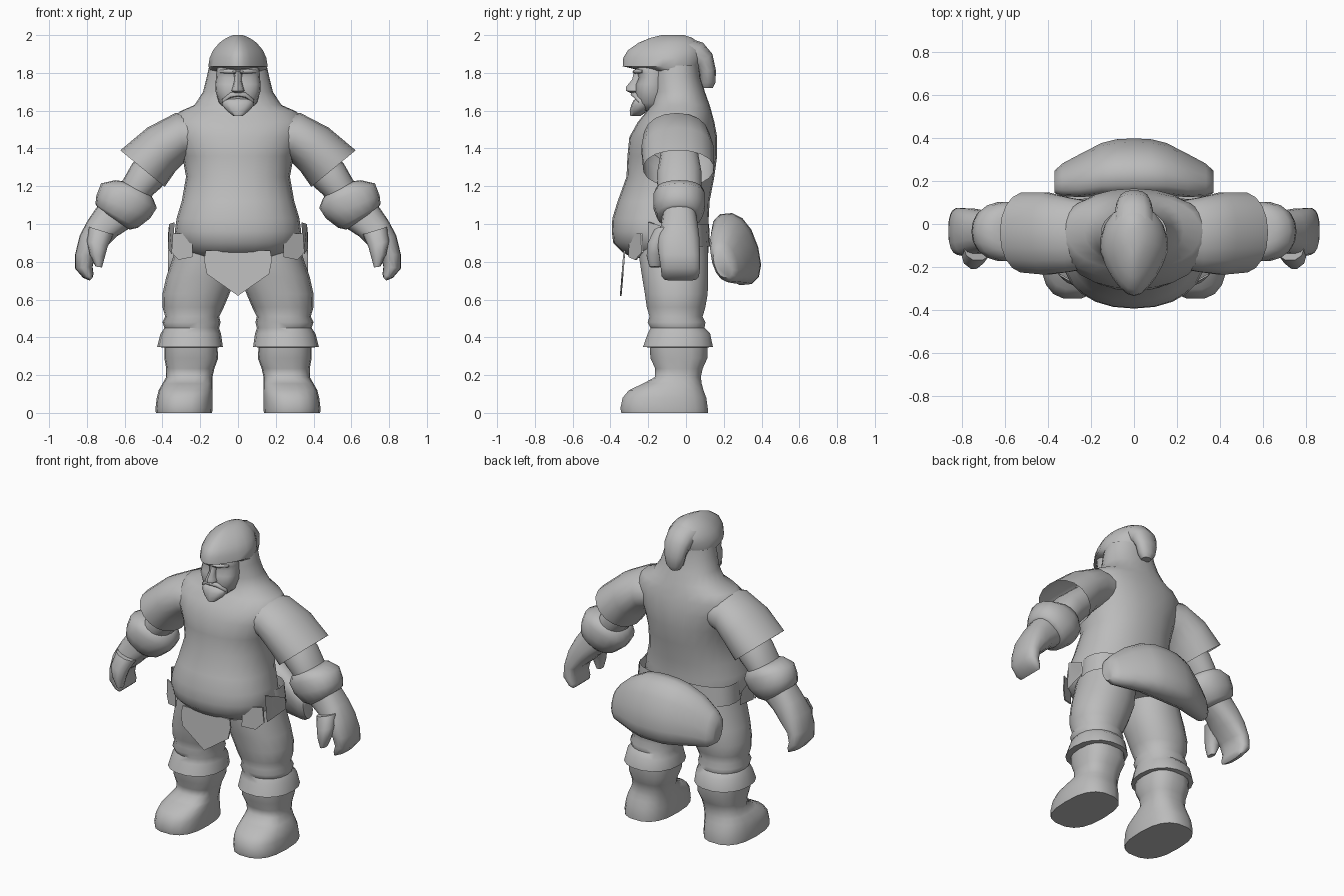
import bpy, bmesh, math
from mathutils import Vector as V

grey = bpy.data.materials.new("plain_grey")
grey.diffuse_color = (0.5, 0.5, 0.5, 1)


def finish(name, bm, mirror=False, angle=50):
    bmesh.ops.recalc_face_normals(bm, faces=bm.faces)
    me = bpy.data.meshes.new(name)
    bm.to_mesh(me)
    bm.free()
    ob = bpy.data.objects.new(name, me)
    bpy.context.collection.objects.link(ob)
    me.materials.append(grey)
    if mirror:
        m = ob.modifiers.new("mirror", 'MIRROR')
        m.use_mirror_merge = False
    bpy.ops.object.select_all(action='DESELECT')
    ob.select_set(True)
    bpy.context.view_layer.objects.active = ob
    bpy.ops.object.shade_smooth_by_angle(angle=math.radians(angle))
    return ob


def loft(name, rings, n=18, e=2.2, caps=(True, True), egg=0.0, **kw):
    """Skin superellipse rings given as (centre, half axis u, half axis v); egg narrows the front."""
    bm = bmesh.new()
    loops = []
    for c, u, v in rings:
        loop = []
        for i in range(n):
            t = 2 * math.pi * i / n
            a, b = math.cos(t), math.sin(t)
            a = math.copysign(abs(a) ** (2 / e), a)
            b = math.copysign(abs(b) ** (2 / e), b)
            a *= 1 + egg * min(b, 0) + egg * 0.35 * max(b, 0)
            loop.append(bm.verts.new(V(c) + V(u) * a + V(v) * b))
        loops.append(loop)
    for l0, l1 in zip(loops, loops[1:]):
        for i in range(n):
            j = (i + 1) % n
            bm.faces.new((l0[i], l0[j], l1[j], l1[i]))
    if caps[0]:
        bm.faces.new(loops[0])
    if caps[1]:
        bm.faces.new(loops[-1])
    return finish(name, bm, **kw)


def level(z, x0, x1, y0, y1):
    """Horizontal ring filling a rectangle at height z."""
    return (((x0 + x1) / 2, (y0 + y1) / 2, z), ((x1 - x0) / 2, 0, 0), (0, (y1 - y0) / 2, 0))


def limb(xo, zo, xi, zi, y, ry):
    """Ring between an outer and an inner point of the front outline."""
    return (((xo + xi) / 2, y, (zo + zi) / 2), ((xo - xi) / 2, 0, (zo - zi) / 2), (0, ry, 0))


def plate(name, pts, **kw):
    """Thin hanging cloth with a little thickness towards the body."""
    bm = bmesh.new()
    f = bm.faces.new([bm.verts.new(p) for p in pts])
    g = bmesh.ops.extrude_face_region(bm, geom=[f])["geom"]
    bmesh.ops.translate(bm, vec=(0, 0.009, 0), verts=[x for x in g if isinstance(x, bmesh.types.BMVert)])
    return finish(name, bm, angle=30, **kw)


# Tunic body running up into the neck of the hood
loft("tunic", [level(z, -w, w, f, b) for z, w, f, b in (
    (0.82, 0.24, -0.28, 0.10), (0.85, 0.285, -0.335, 0.12), (0.90, 0.32, -0.385, 0.12),
    (0.96, 0.335, -0.393, 0.12), (1.03, 0.325, -0.39, 0.12), (1.12, 0.298, -0.362, 0.125),
    (1.25, 0.275, -0.315, 0.15), (1.36, 0.295, -0.31, 0.165), (1.46, 0.34, -0.30, 0.165),
    (1.54, 0.36, -0.255, 0.15), (1.595, 0.31, -0.21, 0.135), (1.63, 0.23, -0.185, 0.125),
    (1.70, 0.185, -0.175, 0.10), (1.78, 0.165, -0.175, 0.075), (1.84, 0.152, -0.17, 0.07))],
    n=24, caps=(True, False))

# Hood cap with a peaked front and drooping tail
loft("hood_cap", [level(z, -w, w, f, b) for z, w, f, b in (
    (1.80, 0.14, -0.19, 0.06), (1.835, 0.157, -0.335, 0.08), (1.88, 0.15, -0.332, 0.092),
    (1.92, 0.132, -0.307, 0.092), (1.96, 0.098, -0.25, 0.065), (1.985, 0.062, -0.19, 0.035),
    (2.0, 0.025, -0.13, -0.01))], n=20, e=2.0, egg=0.35, caps=(False, True))
loft("hood_tail", [((0, y, z), (w, 0, 0), (0, dy, dz)) for y, z, w, dy, dz in (
    (-0.02, 1.92, 0.10, 0.02, 0.07), (0.05, 1.90, 0.09, 0.04, 0.06),
    (0.095, 1.865, 0.082, 0.045, 0.035), (0.113, 1.81, 0.07, 0.045, 0.005),
    (0.115, 1.75, 0.055, 0.042, 0), (0.112, 1.72, 0.03, 0.03, 0))], n=12)

# Face, brow, nose and beard
loft("face", [level(z, -w, w, f, -0.1) for z, w, f in (
    (1.60, 0.055, -0.24), (1.64, 0.10, -0.262), (1.70, 0.118, -0.268), (1.74, 0.12, -0.265),
    (1.775, 0.116, -0.25), (1.80, 0.115, -0.258), (1.83, 0.11, -0.27), (1.86, 0.09, -0.25))], e=2.4)
loft("nose", [level(z, -w, w, f, -0.22) for z, w, f in (
    (1.69, 0.02, -0.285), (1.705, 0.035, -0.318), (1.725, 0.028, -0.318),
    (1.765, 0.018, -0.285), (1.81, 0.024, -0.275))], n=8)
loft("beard", [level(z, -w, w, f, b) for z, w, f, b in (
    (1.572, 0.025, -0.295, -0.24), (1.60, 0.06, -0.298, -0.2), (1.63, 0.085, -0.29, -0.18),
    (1.655, 0.085, -0.278, -0.18), (1.665, 0.06, -0.262, -0.18))], n=12)
loft("moustache", [((x, y, z), (0, 0.015, 0), (0, 0, r)) for x, y, z, r in (
    (0, -0.278, 1.688, 0.013), (0.04, -0.268, 1.682, 0.014), (0.085, -0.238, 1.65, 0.010))],
    n=8, mirror=True)
loft("brow", [((x, y, z), (0, 0.015, 0), (0, 0, r)) for x, y, z, r in (
    (0.01, -0.268, 1.805, 0.010), (0.05, -0.262, 1.808, 0.012), (0.095, -0.222, 1.808, 0.010))],
    n=8, mirror=True)

# Wide open sleeves
loft("sleeve", [limb(*r) for r in (
    (0.18, 1.57, 0.16, 1.38, -0.05, 0.15), (0.33, 1.588, 0.275, 1.335, -0.05, 0.175),
    (0.48, 1.51, 0.33, 1.28, -0.045, 0.193), (0.623, 1.39, 0.388, 1.197, -0.04, 0.188))],
    e=2.1, caps=(False, False), mirror=True)

# Arms, padded bracers and hands
loft("upper_arm", [limb(*r) for r in (
    (0.42, 1.44, 0.33, 1.28, -0.035, 0.10), (0.56, 1.32, 0.41, 1.19, -0.035, 0.12),
    (0.605, 1.24, 0.45, 1.155, -0.035, 0.118), (0.63, 1.20, 0.49, 1.10, -0.035, 0.11))],
    mirror=True, caps=(False, False))
loft("bracer", [limb(*r) for r in (
    (0.60, 1.225, 0.46, 1.15, -0.035, 0.105), (0.65, 1.232, 0.447, 1.13, -0.035, 0.125),
    (0.725, 1.215, 0.43, 1.085, -0.035, 0.138), (0.75, 1.15, 0.465, 1.03, -0.035, 0.138),
    (0.755, 1.105, 0.53, 0.98, -0.035, 0.12), (0.74, 1.085, 0.575, 0.97, -0.035, 0.095))],
    mirror=True, angle=70)
loft("hand", [limb(*r) for r in (
    (0.74, 1.10, 0.57, 0.98, -0.035, 0.09), (0.795, 1.02, 0.64, 0.935, -0.035, 0.10),
    (0.838, 0.94, 0.685, 0.89, -0.04, 0.113), (0.862, 0.84, 0.755, 0.83, -0.035, 0.11),
    (0.863, 0.765, 0.77, 0.775, -0.03, 0.105), (0.82, 0.715, 0.765, 0.735, -0.03, 0.10),
    (0.785, 0.70, 0.77, 0.715, -0.03, 0.085))], e=2.5, mirror=True)
loft("thumb", [limb(*r) for r in (
    (0.79, 0.985, 0.66, 0.945, -0.11, 0.06), (0.80, 0.91, 0.69, 0.88, -0.15, 0.055),
    (0.785, 0.84, 0.705, 0.825, -0.165, 0.045), (0.755, 0.775, 0.72, 0.77, -0.165, 0.03))],
    n=10, mirror=True)

# Trousers with a flared cuff
loft("trouser_leg", [level(*r) for r in (
    (0.95, 0.0, 0.31, -0.25, 0.11), (0.82, 0.0, 0.345, -0.25, 0.12), (0.72, 0.01, 0.38, -0.235, 0.12),
    (0.63, 0.045, 0.40, -0.22, 0.117), (0.56, 0.075, 0.40, -0.21, 0.105), (0.51, 0.10, 0.385, -0.195, 0.09),
    (0.48, 0.092, 0.40, -0.205, 0.105), (0.45, 0.10, 0.39, -0.19, 0.10), (0.42, 0.09, 0.41, -0.205, 0.13),
    (0.35, 0.08, 0.428, -0.23, 0.145), (0.345, 0.12, 0.385, -0.185, 0.105))],
    mirror=True, caps=(False, False))

# Boots
loft("boot", [level(*r) for r in (
    (0.37, 0.11, 0.39, -0.195, 0.115), (0.29, 0.105, 0.39, -0.19, 0.115), (0.235, 0.125, 0.38, -0.165, 0.09),
    (0.19, 0.135, 0.38, -0.165, 0.08), (0.155, 0.135, 0.40, -0.23, 0.085), (0.12, 0.135, 0.42, -0.305, 0.095),
    (0.08, 0.135, 0.43, -0.338, 0.11), (0.025, 0.135, 0.437, -0.35, 0.118), (0.0, 0.137, 0.435, -0.345, 0.118))],
    e=2.6, mirror=True, angle=70)

# Loincloth point, hip flaps and rear hem
plate("loincloth", [(-0.17, -0.33, 0.86), (0.17, -0.33, 0.86), (0.18, -0.335, 0.81),
                    (0.165, -0.34, 0.735), (0, -0.35, 0.62), (-0.165, -0.34, 0.735), (-0.18, -0.335, 0.81)])
plate("front_flap", [(0.24, -0.30, 0.95), (0.24, -0.305, 0.825), (0.315, -0.27, 0.81),
                     (0.352, -0.235, 0.85), (0.345, -0.24, 0.95)], mirror=True)
plate("side_flap", [(0.335, -0.20, 1.01), (0.365, -0.17, 1.0), (0.37, -0.05, 0.95),
                    (0.37, -0.04, 0.87), (0.35, -0.20, 0.84)], mirror=True)
loft("tunic_hem", [level(1.0, -0.33, 0.33, -0.2, 0.122), level(0.88, -0.342, 0.342, -0.19, 0.128)],
     n=24, e=2.6, caps=(False, False))

# Rounded pack slung behind the hips, leaning in towards the back
half = ((0.0, 0.265, 0.867, 0.117, 0.192), (0.08, 0.263, 0.865, 0.115, 0.19),
        (0.15, 0.255, 0.86, 0.107, 0.178), (0.25, 0.225, 0.835, 0.088, 0.148),
        (0.335, 0.205, 0.80, 0.066, 0.108), (0.37, 0.195, 0.79, 0.045, 0.075))
spans = [(-r[0],) + r[1:] for r in half[:0:-1]] + list(half)
loft("hip_pack", [((x, y, z), (0, ry, ry * 0.1), (0, rz * -0.28, rz)) for x, y, z, ry, rz in spans],
     n=14, e=2.3)
